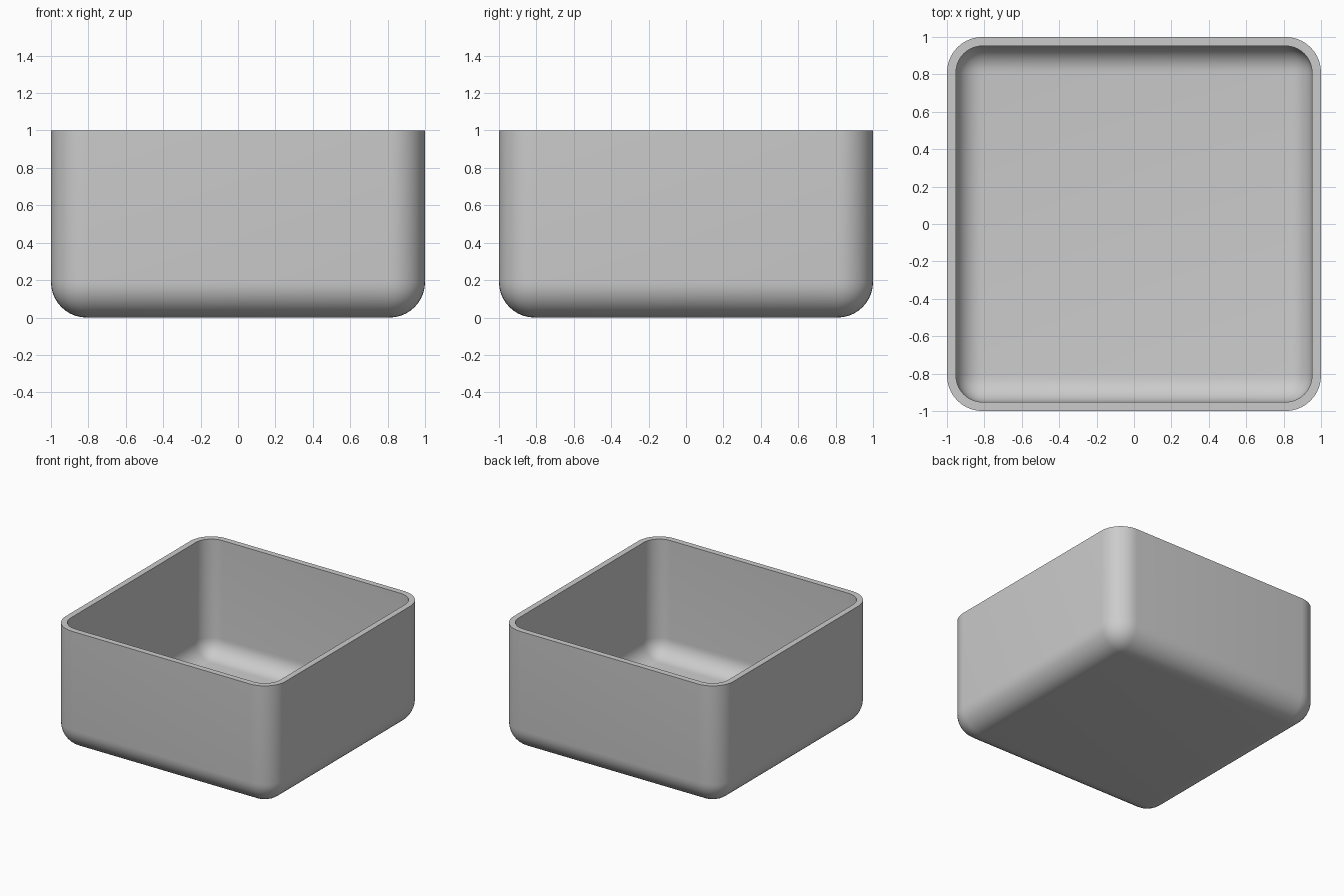
import bpy, bmesh, math
from mathutils import Matrix

if "Cube" in bpy.data.objects:
    bpy.data.objects.remove(bpy.data.objects["Cube"])

# Outer shell: rounded cube cut in half, leaving an open-topped tray
bm = bmesh.new()
bmesh.ops.create_cube(bm, size=2, matrix=Matrix.Translation((0, 0, 1)))
bmesh.ops.bevel(bm, geom=bm.edges[:], offset=0.19, offset_type='OFFSET',
                segments=10, profile=0.5, affect='EDGES')
bmesh.ops.bisect_plane(bm, geom=bm.verts[:] + bm.edges[:] + bm.faces[:],
                       plane_co=(0, 0, 1), plane_no=(0, 0, 1), clear_outer=True)
bmesh.ops.recalc_face_normals(bm, faces=bm.faces[:])
# make sure the open shell faces outward
floor = min(bm.faces, key=lambda f: f.calc_center_median().z)
if floor.normal.z > 0:
    bmesh.ops.reverse_faces(bm, faces=bm.faces[:])
mesh = bpy.data.meshes.new("open_box")
bm.to_mesh(mesh)
bm.free()
box = bpy.data.objects.new("open_box", mesh)
bpy.context.collection.objects.link(box)
bpy.context.view_layer.objects.active = box
box.select_set(True)

# Wall thickness, grown inward, with a flat rim
wall = box.modifiers.new("wall", 'SOLIDIFY')
wall.thickness = 0.048
wall.offset = -1
wall.use_even_offset = True
bpy.ops.object.modifier_apply(modifier=wall.name)
bpy.ops.object.shade_smooth_by_angle(angle=math.radians(40))
